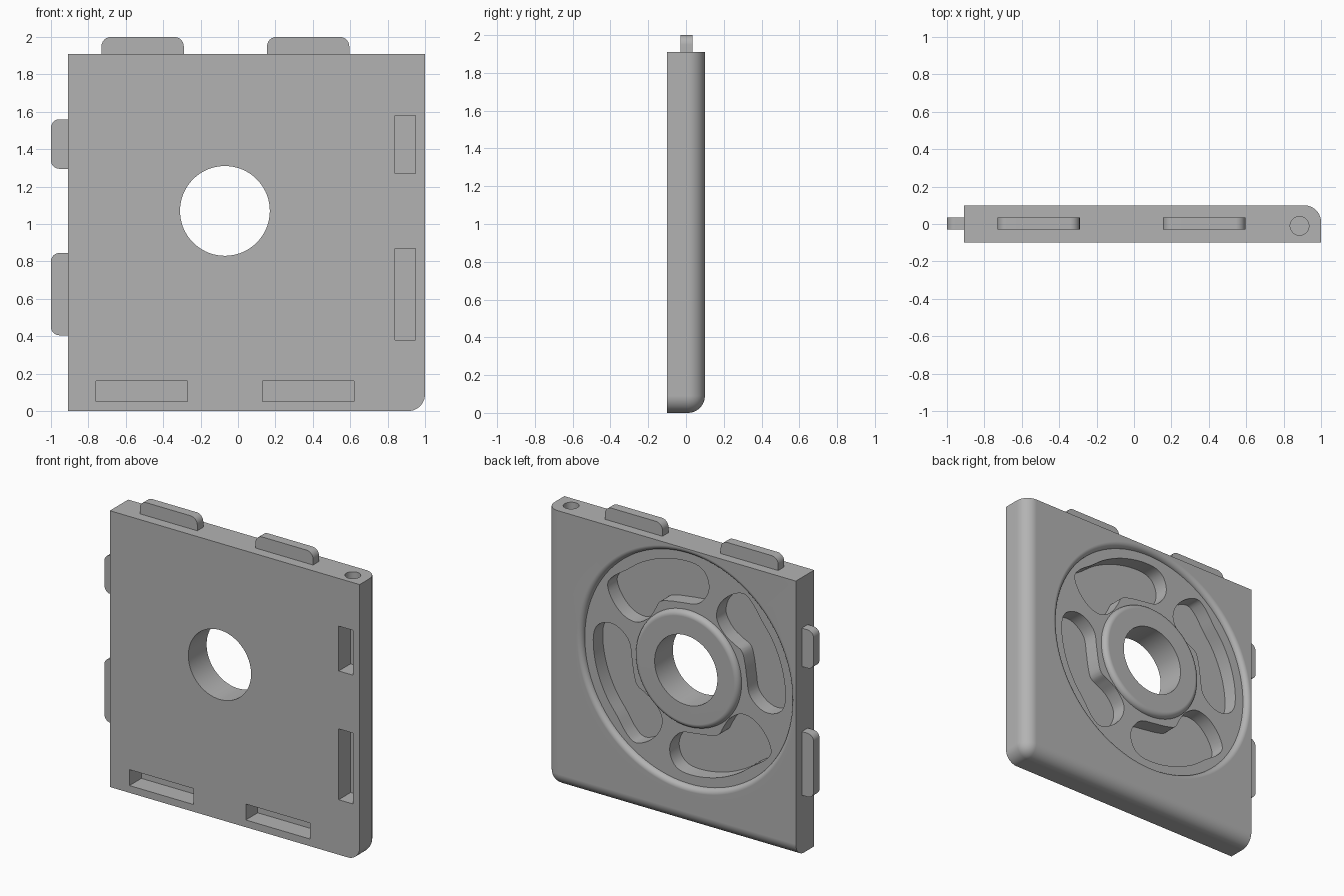
import bpy, bmesh, math
from mathutils import Matrix, Vector

if "Cube" in bpy.data.objects:
    bpy.data.objects.remove(bpy.data.objects["Cube"], do_unlink=True)

grey = bpy.data.materials.new("plain grey")
grey.use_nodes = True
grey.diffuse_color = (0.45, 0.45, 0.45, 1)
grey.node_tree.nodes["Principled BSDF"].inputs["Base Color"].default_value = (0.45, 0.45, 0.45, 1)

HUB = Vector((-0.07, 0, 1.07))   # centre of the round relief
BACK, FLOOR, POCKET = 0.1, 0.064, -0.04


def finish(name, bm):
    bmesh.ops.recalc_face_normals(bm, faces=bm.faces)
    mesh = bpy.data.meshes.new(name)
    bm.to_mesh(mesh)
    bm.free()
    mesh.materials.append(grey)
    obj = bpy.data.objects.new(name, mesh)
    bpy.context.collection.objects.link(obj)
    return obj


def box_bm(x0, x1, y0, y1, z0, z1):
    bm = bmesh.new()
    bmesh.ops.create_cube(bm, size=1)
    for v in bm.verts:
        v.co = [a if c < 0 else b for c, a, b in zip(v.co, (x0, y0, z0), (x1, y1, z1))]
    return bm


def round_edges(bm, test, radius, segments):
    edges = [e for e in bm.edges if test(*[v.co for v in e.verts])]
    bmesh.ops.bevel(bm, geom=edges, offset=radius, segments=segments,
                    profile=0.5, affect='EDGES')


def prism(name, points, y0, y1):
    """Extrude an x-z outline along y."""
    bm = bmesh.new()
    face = bm.faces.new([bm.verts.new((x, y0, z)) for x, z in points])
    new = bmesh.ops.extrude_face_region(bm, geom=[face])["geom"]
    bmesh.ops.translate(bm, vec=(0, y1 - y0, 0),
                        verts=[g for g in new if isinstance(g, bmesh.types.BMVert)])
    return finish(name, bm)


def cylinder(name, centre, radius, depth, rotation):
    bm = bmesh.new()
    bmesh.ops.create_cone(bm, cap_ends=True, segments=96, radius1=radius, radius2=radius,
                          depth=depth, matrix=Matrix.Translation(centre) @ rotation)
    return finish(name, bm)


def lathe(name, profile, steps=128):
    """Spin a closed radius-y profile around the hub axis."""
    bm = bmesh.new()
    rings = []
    for i in range(steps):
        a = math.tau * i / steps
        rings.append([bm.verts.new(HUB + Vector((r * math.cos(a), y, r * math.sin(a))))
                      for r, y in profile])
    for i, ring in enumerate(rings):
        nxt = rings[(i + 1) % steps]
        for j in range(len(profile)):
            k = (j + 1) % len(profile)
            bm.faces.new((ring[j], ring[k], nxt[k], nxt[j]))
    return finish(name, bm)


def smooth_loop(points, n=5):
    """Closed Catmull-Rom loop through the points."""
    pts = [Vector(p) for p in points]
    out = []
    for i in range(len(pts)):
        a, b, c, d = [pts[(i + k - 1) % len(pts)] for k in range(4)]
        for s in range(n):
            t = s / n
            out.append(0.5 * (2 * b + (c - a) * t + (2 * a - 5 * b + 4 * c - d) * t * t
                              + (3 * b - a - 3 * c + d) * t ** 3))
    return out


# Panel with rounded outer corner and rounded back edges
bm = box_bm(-0.91, 1, -0.1, BACK, 0, 1.91)
round_edges(bm, lambda a, b: (a.x > 0.9 and b.x > 0.9 and (a - b).length < 0.3 and a.z + b.z < 0.1)
            or (a.y > 0 and b.y > 0 and (a.x + b.x > 1.9 or a.z + b.z < 0.1)), 0.09, 10)
panel = finish("panel", bm)

cutters = []

# Round recess around a raised hub, both with rolled edges
fillet = BACK - FLOOR
arc = [math.radians(a) for a in range(0, 91, 15)]
outer = [(0.835 - fillet * math.sin(a), FLOOR + fillet * math.cos(a)) for a in arc]
inner = [(0.364 + fillet * math.sin(a), FLOOR + fillet * math.cos(a)) for a in reversed(arc)]
cutters.append(lathe("recess_cutter", [(0.835, 0.15)] + outer + inner + [(0.364, 0.15)]))

# Four blade-shaped pockets
blade = smooth_loop([(.31, .265), (.40, .21), (.50, .23), (.585, .31), (.625, .41), (.58, .48),
                     (.48, .55), (.37, .63), (.23, .695), (.08, .73), (-.05, .73), (-.12, .69),
                     (-.15, .61), (-.13, .53), (-.06, .46), (.05, .44), (.15, .425),
                     (.225, .40), (.26, .34)])
for i in range(4):
    turn = Matrix.Rotation(i * math.pi / 2, 2)
    outline = [turn @ p + Vector((HUB.x, HUB.z)) for p in blade]
    cutters.append(prism("pocket_cutter", outline, POCKET, 0.15))

# Central through hole and the pin hole in the top edge
cutters.append(cylinder("centre_cutter", HUB, 0.24, 1, Matrix.Rotation(math.pi / 2, 4, 'X')))
cutters.append(cylinder("pin_cutter", (0.885, -0.01, 1.91), 0.05, 0.24, Matrix()))

# Slots in the front
for x0, x1, z0, z1 in ((.84, .95, 1.27, 1.58), (.84, .95, .38, .87),
                       (-.76, -.27, .05, .16), (.13, .62, .05, .16)):
    cutters.append(finish("slot_cutter", box_bm(x0, x1, -0.2, 0.03, z0, z1)))

for c in cutters:
    mod = panel.modifiers.new("cut", 'BOOLEAN')
    mod.operation, mod.solver, mod.object = 'DIFFERENCE', 'EXACT', c
bpy.context.view_layer.objects.active = panel
for mod in list(panel.modifiers):
    bpy.ops.object.modifier_apply(modifier=mod.name)
for c in cutters:
    bpy.data.objects.remove(c, do_unlink=True)

# Tabs with rounded outer corners
parts = [panel]
for x0, x1 in ((-.73, -.29), (.155, .595)):
    bm = box_bm(x0, x1, -0.03, 0.035, 1.9, 2)
    round_edges(bm, lambda a, b: a.z > 1.95 and b.z > 1.95 and abs(a.x - b.x) < 0.01, 0.05, 6)
    parts.append(finish("top_tab", bm))
for z0, z1 in ((1.295, 1.56), (.405, .845)):
    bm = box_bm(-1, -0.9, -0.03, 0.035, z0, z1)
    round_edges(bm, lambda a, b: a.x < -0.95 and b.x < -0.95 and abs(a.z - b.z) < 0.01, 0.045, 6)
    parts.append(finish("side_tab", bm))

# Smooth curved surfaces, keep hard edges crisp
bpy.ops.object.select_all(action='DESELECT')
for p in parts:
    p.select_set(True)
bpy.ops.object.shade_smooth_by_angle(angle=math.radians(30))
for p in parts:
    mod = p.modifiers.new("even shading", 'WEIGHTED_NORMAL')
    mod.keep_sharp = True
